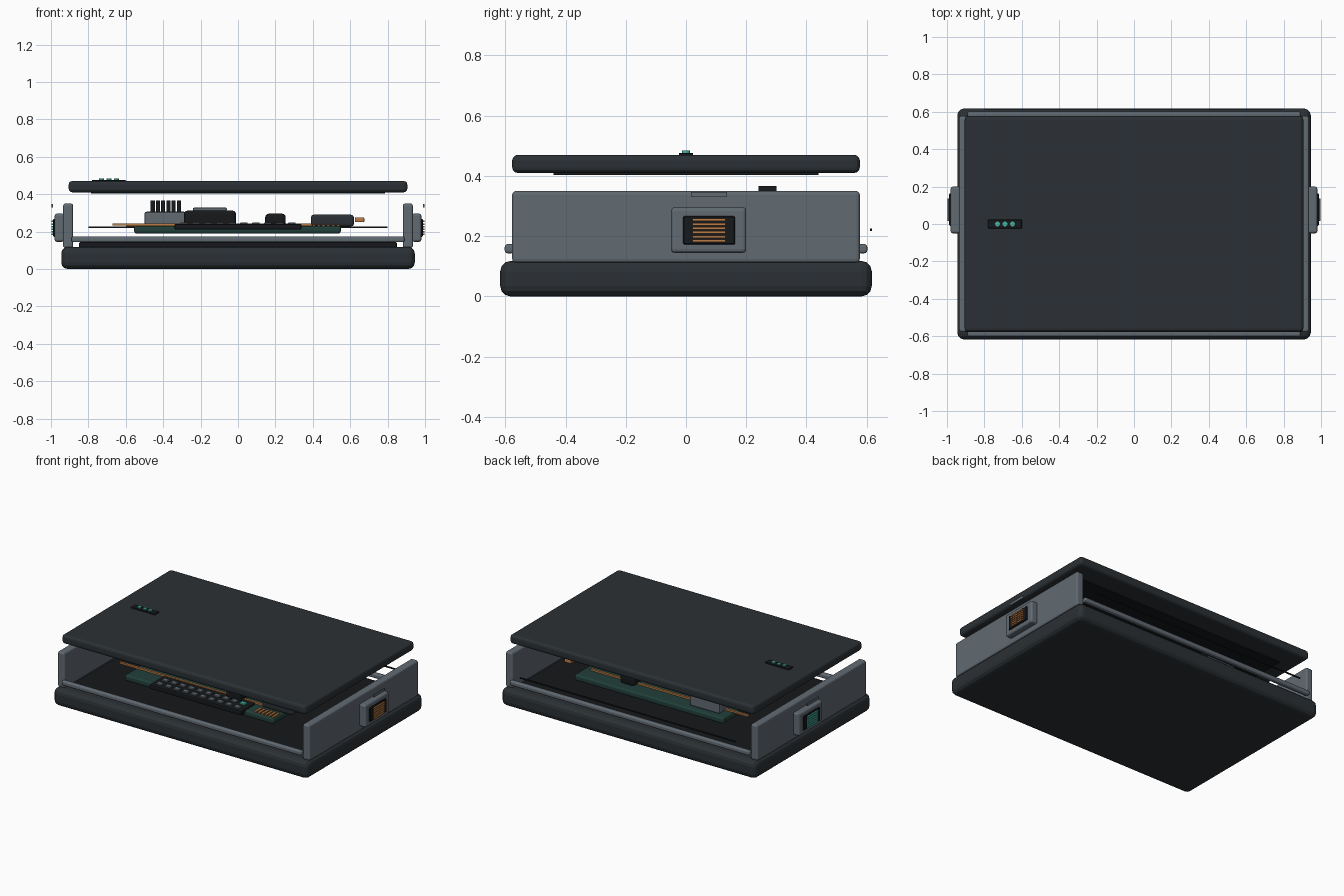
import bpy

def mat(name, r, g, b):
    m = bpy.data.materials.new(name)
    m.diffuse_color = (r, g, b, 1)
    return m

SHELL = mat("dark_shell", 0.024, 0.03, 0.035)
BLACK = mat("black", 0.008, 0.009, 0.011)
STEEL = mat("steel", 0.12, 0.145, 0.17)
GREEN = mat("board_green", 0.015, 0.05, 0.042)
COPPER = mat("copper", 0.5, 0.2, 0.06)
TEAL = mat("teal", 0.06, 0.45, 0.37)

def box(name, x, y, z, m, bevel=0.0, seg=3):
    """Box from (min, max) ranges on each axis, with an optional rounded edge."""
    bpy.ops.mesh.primitive_cube_add(size=1, location=[(a + b) / 2 for a, b in (x, y, z)])
    o = bpy.context.object
    o.name = name
    o.scale = [b - a for a, b in (x, y, z)]
    bpy.ops.object.transform_apply(location=False, rotation=False, scale=True)
    o.data.materials.append(m)
    if bevel:
        mod = o.modifiers.new("round", 'BEVEL')
        mod.width, mod.segments = bevel, seg
    return o

def disc(name, x, y, z, r, m):
    bpy.ops.mesh.primitive_cylinder_add(vertices=20, radius=r, depth=z[1] - z[0],
                                        location=(x, y, sum(z) / 2))
    o = bpy.context.object
    o.name = name
    o.data.materials.append(m)
    return o

def sx(s, a, b):
    return tuple(sorted((s * a, s * b)))

# Base tray and inner floor
box("base", (-0.945, 0.945), (-0.617, 0.617), (0, 0.118), SHELL, 0.035, 3)
box("inner_floor", (-0.85, 0.85), (-0.55, 0.55), (0.11, 0.145), BLACK, 0.01, 2)

# Front and back rails
for s, n in ((-1, "front"), (1, "back")):
    box(n + "_rail", (-0.89, 0.89), sx(s, 0.57, 0.602), (0.143, 0.174), STEEL, 0.01)
box("back_seam", (-0.8, 0.8), (0.611, 0.618), (0.218, 0.226), BLACK)

# Side walls with connector ports
for s, n, pin in ((-1, "left", TEAL), (1, "right", COPPER)):
    box(n + "_wall", sx(s, 0.882, 0.935), (-0.577, 0.577), (0.112, 0.35), STEEL, 0.012)
    box(n + "_port_frame", sx(s, 0.93, 0.98), (-0.05, 0.2), (0.145, 0.296), STEEL, 0.012)
    box(n + "_port_socket", sx(s, 0.96, 0.988), (-0.01, 0.163), (0.172, 0.267), BLACK, 0.004, 1)
    box(n + "_latch_mark", sx(s, 0.988, 0.996), (0.016, 0.136), (0.33, 0.347), STEEL)
    for i in range(6):
        z = 0.185 + i * 0.0138
        box(n + "_port_pin", sx(s, 0.985, 0.997), (0.022, 0.131), (z - 0.004, z + 0.004), pin)

# Floating lid with status lights
box("lid", (-0.905, 0.905), (-0.577, 0.577), (0.41, 0.47), SHELL, 0.018)
box("lid_liner", (-0.785, 0.785), (-0.44, 0.44), (0.403, 0.415), BLACK)
box("light_bar", (-0.78, -0.6), (-0.024, 0.024), (0.465, 0.477), BLACK, 0.003, 1)
for x in (-0.73, -0.69, -0.65):
    disc("status_light", x, 0, (0.474, 0.484), 0.013, TEAL)

# Circuit board and copper traces
box("circuit_board", (-0.555, 0.55), (-0.41, 0.4), (0.19, 0.23), GREEN, 0.012)
for s, n in ((-1, "front"), (1, "back")):
    box(n + "_trace", (-0.67, 0.5), sx(s, 0.285, 0.3), (0.232, 0.243), COPPER)
    box(n + "_capacitor", (0.145, 0.255), sx(s, 0.255, 0.345), (0.23, 0.296), BLACK, 0.02)
for i in range(3):
    y = -0.1 + i * 0.1
    box("inner_trace", (-0.6, 0.5), (y - 0.006, y + 0.006), (0.228, 0.24), COPPER)

# Key block on the front of the board
box("key_block", (-0.34, 0.34), (-0.455, -0.3), (0.21, 0.241), BLACK, 0.008, 2)
for r in range(2):
    for c in range(10):
        x, y = -0.288 + c * 0.064, -0.415 + r * 0.06
        box("key", (x - 0.02, x + 0.02), (y - 0.017, y + 0.017), (0.238, 0.249),
            TEAL if (r, c) == (1, 9) else STEEL, 0.003, 1)

# Contact pads and dark module on the right of the board
for i in range(6):
    x = 0.405 + i * 0.026
    box("contact_pad", (x - 0.007, x + 0.007), (-0.4, -0.33), (0.228, 0.237), COPPER)
box("side_module", (0.39, 0.62), (-0.31, -0.06), (0.228, 0.29), SHELL, 0.015)
box("copper_plug", (0.625, 0.675), (0.265, 0.325), (0.25, 0.276), COPPER, 0.005, 2)

# Main chip with cap
box("chip", (-0.29, -0.01), (-0.14, 0.14), (0.228, 0.312), BLACK, 0.02)
box("chip_cap", (-0.24, -0.06), (-0.09, 0.09), (0.31, 0.328), STEEL, 0.005, 2)

# Heat sink with fins
box("heat_sink", (-0.5, -0.28), (0.18, 0.36), (0.228, 0.306), STEEL, 0.01, 2)
for i in range(6):
    x = -0.456 + i * 0.028
    box("heat_sink_fin", (x - 0.011, x + 0.011), (0.24, 0.3), (0.3, 0.366), BLACK)
